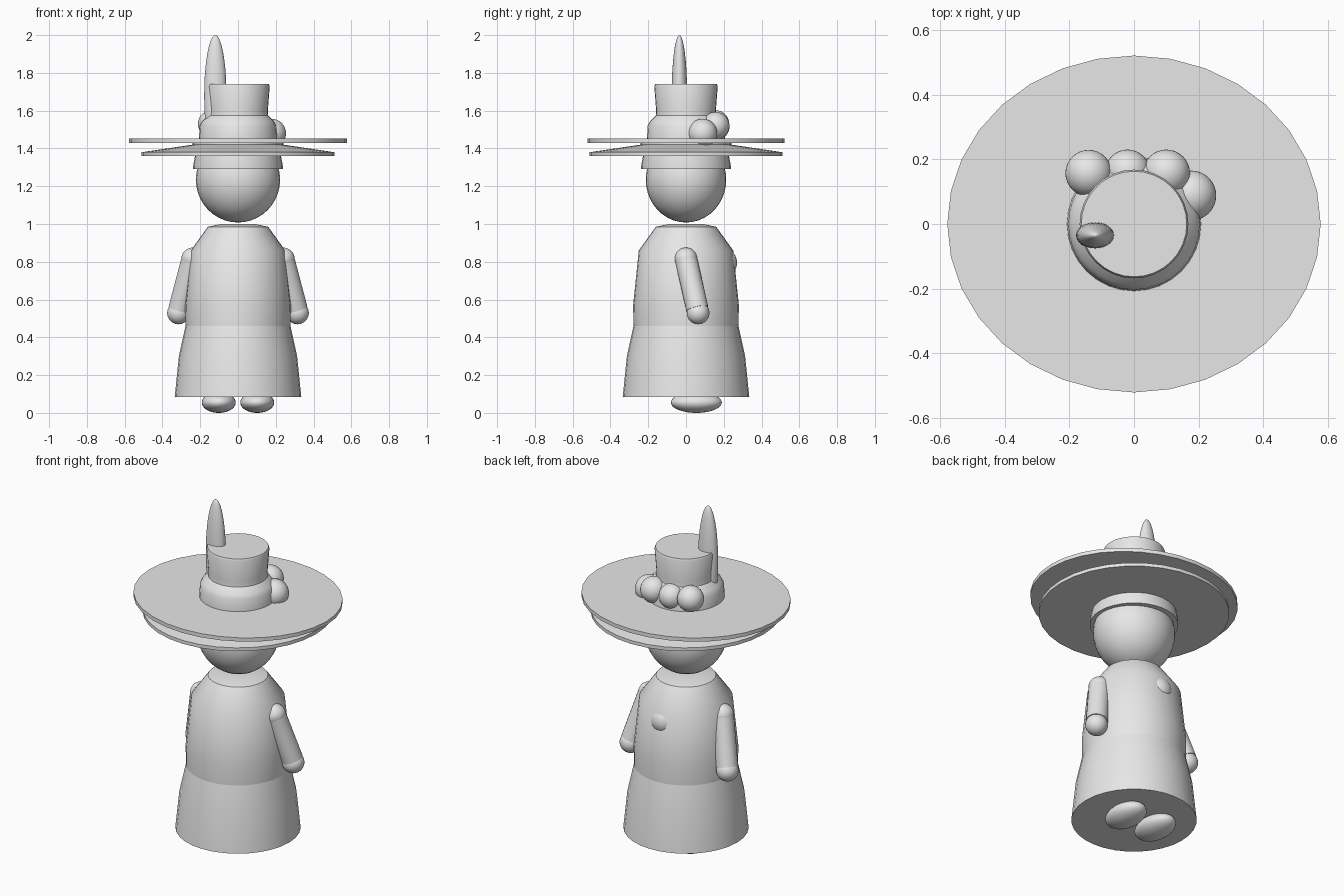
import bpy, math
from mathutils import Vector

if "Cube" in bpy.data.objects:
    bpy.data.objects.remove(bpy.data.objects["Cube"])

grey = bpy.data.materials.new("light_grey")
grey.diffuse_color = (0.8, 0.8, 0.8, 1)
grey.use_nodes = True
grey.node_tree.nodes["Principled BSDF"].inputs["Base Color"].default_value = grey.diffuse_color


def finish(ob, name):
    ob.name = name
    ob.data.materials.append(grey)
    bpy.ops.object.select_all(action='DESELECT')
    ob.select_set(True)
    bpy.context.view_layer.objects.active = ob
    bpy.ops.object.shade_smooth_by_angle(angle=math.radians(32))
    return ob


def lathe(name, profile, sides=32, sx=1.0, sy=1.0, cap_start=True, cap_end=True):
    """Revolve (radius, height) points, listed bottom to top, around z."""
    verts, faces = [], []
    for r, z in profile:
        for i in range(sides):
            a = 2 * math.pi * i / sides
            verts.append((r * sx * math.cos(a), r * sy * math.sin(a), z))
    for k in range(len(profile) - 1):
        for i in range(sides):
            j = (i + 1) % sides
            faces.append((k * sides + i, k * sides + j,
                          (k + 1) * sides + j, (k + 1) * sides + i))
    if cap_start:
        faces.append(tuple(reversed(range(sides))))
    if cap_end:
        top = (len(profile) - 1) * sides
        faces.append(tuple(range(top, top + sides)))
    me = bpy.data.meshes.new(name)
    me.from_pydata(verts, [], faces)
    ob = bpy.data.objects.new(name, me)
    bpy.context.collection.objects.link(ob)
    return finish(ob, name)


def ball(name, loc, size, segments=32, rings=20):
    bpy.ops.mesh.primitive_uv_sphere_add(segments=segments, ring_count=rings,
                                         radius=1, location=loc)
    ob = bpy.context.object
    ob.scale = size
    return finish(ob, name)


def tube(name, a, b, r):
    a, b = Vector(a), Vector(b)
    bpy.ops.mesh.primitive_cylinder_add(vertices=24, radius=r, depth=(b - a).length,
                                        location=(a + b) / 2)
    ob = bpy.context.object
    ob.rotation_euler = (b - a).to_track_quat('Z', 'Y').to_euler()
    return finish(ob, name)


# Dress: flared skirt and a bodice with sloping shoulders
lathe("skirt", [(0.335, 0.085), (0.313, 0.30), (0.278, 0.46)], cap_end=False)
lathe("bodice", [(0.278, 0.46), (0.28, 0.57), (0.25, 0.86), (0.16, 0.985), (0.09, 1.0)],
      cap_start=False)
ball("back_button", (0, 0.19, 0.795), (0.08, 0.08, 0.08))

# Limbs on both sides
for side, s in (("left", -1), ("right", 1)):
    ball(side + "_foot", (0.102 * s, 0.055, 0.055), (0.09, 0.135, 0.055))
    shoulder, wrist = (0.24 * s, 0.0, 0.815), (0.31 * s, 0.06, 0.55)
    tube(side + "_sleeve", shoulder, wrist, 0.059)
    ball(side + "_shoulder", shoulder, (0.06,) * 3)
    ball(side + "_hand", (0.315 * s, 0.064, 0.529), (0.06,) * 3)

# Head
ball("head", (0, 0, 1.235), (0.223, 0.213, 0.227))

# Hat: head band, sloped lower brim, flat oval upper brim, stepped crown
lathe("head_band", [(0.237, 1.29), (0.237, 1.31), (0.226, 1.37)])
lathe("lower_brim", [(0.51, 1.36), (0.51, 1.38), (0.24, 1.42), (0.24, 1.435)])
lathe("upper_brim", [(0.577, 1.43), (0.577, 1.452)], sy=0.902)
lathe("crown", [(0.207, 1.45), (0.203, 1.52), (0.19, 1.545), (0.16, 1.575),
                (0.158, 1.60), (0.168, 1.73), (0.163, 1.742)])

# Trimmings: feather and a row of round blossoms behind the crown
ball("feather", (-0.12, -0.035, 1.68), (0.059, 0.041, 0.32))
for i, (x, y, z, r) in enumerate([(-0.14, 0.157, 1.53, 0.072), (-0.02, 0.16, 1.515, 0.07),
                                  (0.10, 0.157, 1.52, 0.073), (0.177, 0.088, 1.48, 0.077)]):
    ball("blossom_%d" % (i + 1), (x, y, z), (r, r, r))
